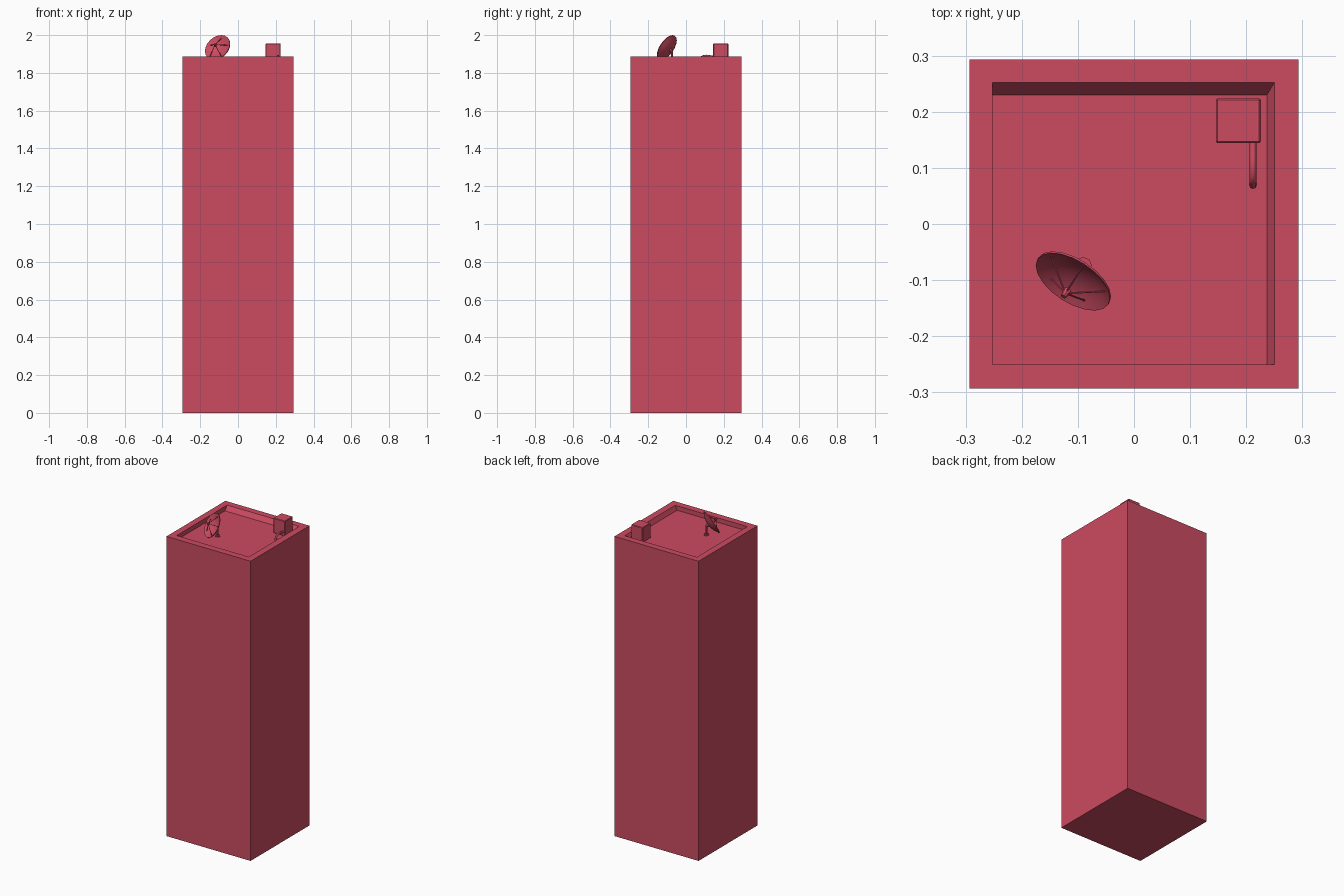
import bpy, bmesh, math
from mathutils import Vector, Matrix

cube = bpy.data.objects.get("Cube")
if cube:
    bpy.data.objects.remove(cube)

red = bpy.data.materials.new("rose red")
red.use_nodes = True
red.diffuse_color = (0.6, 0.07, 0.12, 1)
red.node_tree.nodes["Principled BSDF"].inputs["Base Color"].default_value = red.diffuse_color

FLOOR, ROOF = 1.86, 1.888


def finish(name, bm, smooth=False):
    bmesh.ops.recalc_face_normals(bm, faces=bm.faces)
    mesh = bpy.data.meshes.new(name)
    bm.to_mesh(mesh)
    bm.free()
    obj = bpy.data.objects.new(name, mesh)
    mesh.materials.append(red)
    bpy.context.collection.objects.link(obj)
    if smooth:
        bpy.ops.object.select_all(action='DESELECT')
        obj.select_set(True)
        bpy.context.view_layer.objects.active = obj
        bpy.ops.object.shade_smooth_by_angle(angle=math.radians(35))
    return obj


def rod(name, a, b, r1, r2=None, sides=8):
    a, b = Vector(a), Vector(b)
    turn = (b - a).to_track_quat('Z', 'Y').to_matrix().to_4x4()
    bm = bmesh.new()
    bmesh.ops.create_cone(bm, cap_ends=True, segments=sides, radius1=r1,
                          radius2=r1 if r2 is None else r2, depth=(b - a).length,
                          matrix=Matrix.Translation((a + b) / 2) @ turn)
    return finish(name, bm, True)


def loop(bm, x0, x1, y0, y1, z):
    return [bm.verts.new(p) for p in ((x0, y0, z), (x1, y0, z), (x1, y1, z), (x0, y1, z))]


# Tower with a parapet and a sunken roof, two parapet walls sloping inward
bm = bmesh.new()
h = 0.293
rings = [loop(bm, -h, h, -h, h, 0), loop(bm, -h, h, -h, h, ROOF),
         loop(bm, -0.252, 0.25, -0.25, 0.252, ROOF),
         loop(bm, -0.252, 0.237, -0.25, 0.23, FLOOR)]
for low, high in zip(rings, rings[1:]):
    for i in range(4):
        j = (i + 1) % 4
        bm.faces.new((low[i], low[j], high[j], high[i]))
bm.faces.new(rings[0])
bm.faces.new(rings[-1])
finish("tower", bm)

# Rooftop vent box with softened edges
bm = bmesh.new()
top = 1.955
bmesh.ops.create_cube(bm, size=1, matrix=Matrix.Translation((0.186, 0.184, (FLOOR + top) / 2))
                      @ Matrix.Diagonal((0.08, 0.08, top - FLOOR, 1)))
bmesh.ops.bevel(bm, geom=bm.edges[:], offset=0.003, segments=1, affect='EDGES')
finish("vent_box", bm)

# Pipe that leaves the box and bends down to the roof
curve = bpy.data.curves.new("vent_pipe", 'CURVE')
curve.dimensions = '3D'
curve.bevel_depth = 0.006
curve.bevel_resolution = 2
curve.resolution_u = 5
curve.use_fill_caps = True
spline = curve.splines.new('BEZIER')
spline.bezier_points.add(2)
path = [(0.15, 1.885), (0.085, 1.885), (0.068, FLOOR)]
for point, (y, z) in zip(spline.bezier_points, path):
    point.co = (0.212, y, z)
    point.handle_left_type = point.handle_right_type = 'AUTO'
curve.materials.append(red)
bpy.context.collection.objects.link(bpy.data.objects.new("vent_pipe", curve))

# Dish frame: local z is the direction the dish looks, local y points up its face
centre = Vector((-0.109, -0.103, 1.935))
aim = Vector((-0.47, -0.73, 0.5)).normalized()
side = Vector((0, 0, 1)).cross(aim).normalized()
frame = Matrix((side, aim.cross(side), aim)).transposed().to_4x4()
frame = Matrix.Translation(centre) @ frame
R, DEPTH = 0.075, 0.024

# Dish bowl as a lathed shell: outside, then rim, then inside
bm = bmesh.new()
radii = [R * k / 5 for k in range(6)]
profile = [(r, DEPTH * ((r / R) ** 2 - 1) - 0.004) for r in radii]
profile += [(r, DEPTH * ((r / R) ** 2 - 1)) for r in reversed(radii)]
verts = [bm.verts.new((r, 0, z)) for r, z in profile]
edges = [bm.edges.new(pair) for pair in zip(verts, verts[1:])]
bmesh.ops.spin(bm, geom=verts + edges, cent=(0, 0, 0), axis=(0, 0, 1),
               angle=math.tau, steps=20, use_merge=True)
bmesh.ops.remove_doubles(bm, verts=bm.verts[:], dist=0.0002)
bm.transform(frame)
finish("dish_bowl", bm, True)

# Feed horn and its struts
rod("dish_feed", frame @ Vector((0, 0, 0.02)), frame @ Vector((0, 0, 0.036)), 0.008, 0.005)
for i in range(5):
    a = math.pi / 2 + i * math.tau / 5
    r = 0.06
    end = Vector((r * math.cos(a), r * math.sin(a), DEPTH * ((r / R) ** 2 - 1)))
    rod(f"dish_strut_{i + 1}", frame @ end, frame @ Vector((0, 0, 0.028)), 0.0018, sides=6)

# Mast, bracket and foot behind the dish
back = frame @ Vector((0, 0, -DEPTH))
knee = frame @ Vector((0, 0, -DEPTH - 0.016))
foot = Vector((knee.x, knee.y, FLOOR))
rod("dish_bracket", knee, back, 0.008, 0.012)
rod("dish_mast", foot, knee + Vector((0, 0, 0.004)), 0.006)
rod("dish_foot", foot, foot + Vector((0, 0, 0.006)), 0.015)
